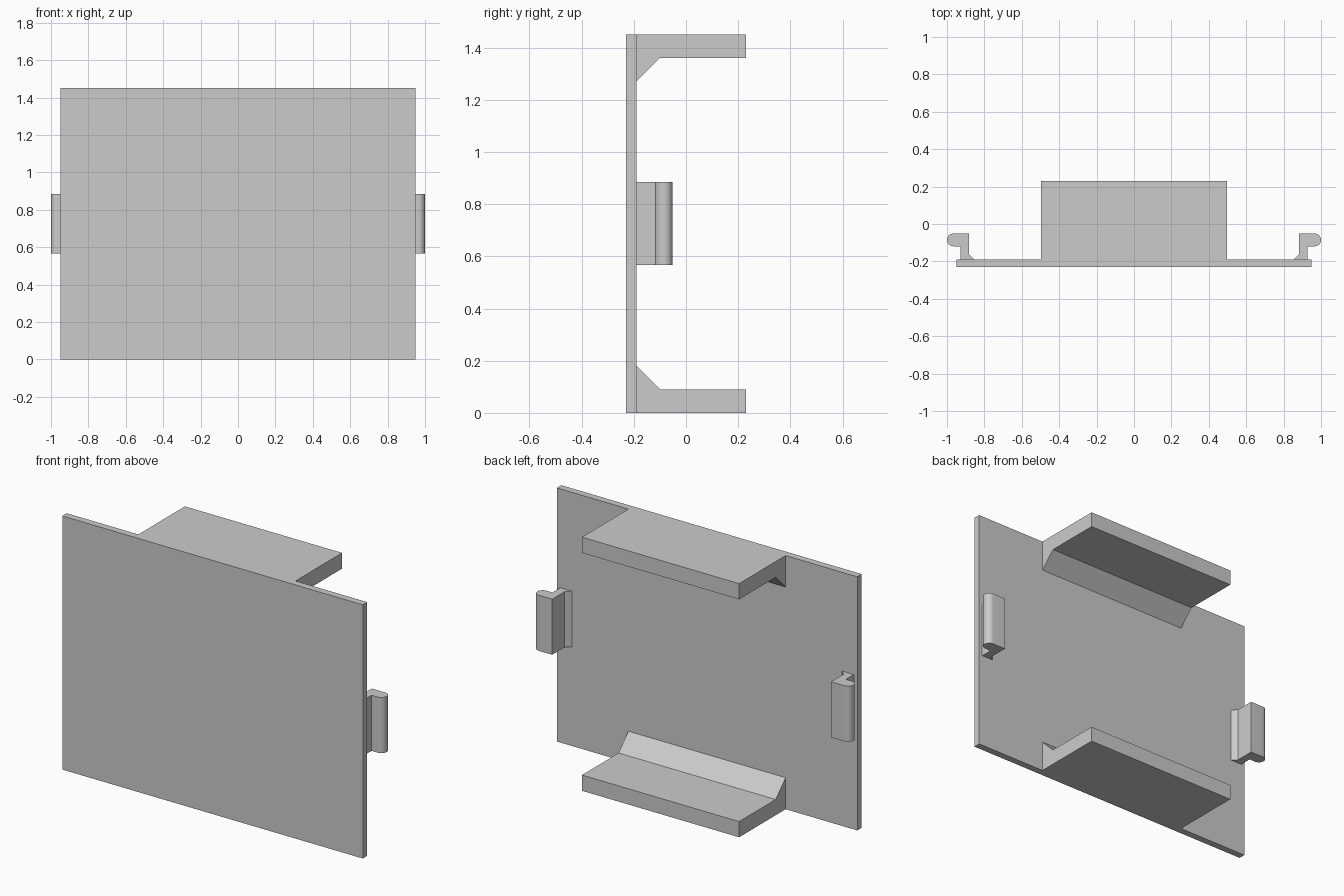
import bpy, bmesh, math

if "Cube" in bpy.data.objects:
    bpy.data.objects.remove(bpy.data.objects["Cube"])

grey = bpy.data.materials.new("plain_grey")
grey.diffuse_color = (0.6, 0.6, 0.6, 1)
grey.use_nodes = True
grey.node_tree.nodes["Principled BSDF"].inputs["Base Color"].default_value = grey.diffuse_color

HEIGHT = 1.45
BACK = -0.19      # inner face of the panel


def extrude(name, points, to_3d, start, end):
    """Extrude a closed 2D profile between two positions along its normal."""
    bm = bmesh.new()
    a = [bm.verts.new(to_3d(u, v, start)) for u, v in points]
    b = [bm.verts.new(to_3d(u, v, end)) for u, v in points]
    bm.faces.new(a)
    bm.faces.new(b[::-1])
    for i in range(len(a)):
        j = (i + 1) % len(a)
        bm.faces.new((a[j], a[i], b[i], b[j]))
    bmesh.ops.recalc_face_normals(bm, faces=bm.faces)
    mesh = bpy.data.meshes.new(name)
    bm.to_mesh(mesh)
    bm.free()
    mesh.materials.append(grey)
    obj = bpy.data.objects.new(name, mesh)
    bpy.context.collection.objects.link(obj)
    return obj


def along_x(u, v, w):
    return (w, u, v)


def along_z(u, v, w):
    return (u, v, w)


# Flat front panel
extrude("front_panel", [(-0.23, 0), (BACK, 0), (BACK, HEIGHT), (-0.23, HEIGHT)],
        along_x, -0.95, 0.95)

# Bottom and top shelves with a sloped brace against the panel
shelf = [(BACK, 0), (0.23, 0), (0.23, 0.09), (-0.10, 0.09), (BACK, 0.18)]
extrude("bottom_shelf", shelf, along_x, -0.497, 0.497)
extrude("top_shelf", [(y, HEIGHT - z) for y, z in shelf], along_x, -0.497, 0.497)

# Side clips: post with chamfered foot and a round-nosed hook pointing outward
R = 0.034
cx, cy = 1.0 - R, -0.051 - R
nose = [(cx + R * math.cos(t), cy + R * math.sin(t))
        for t in (math.radians(-90 + 180 * i / 16) for i in range(17))]
clip = [(0.855, BACK), (0.928, BACK), (0.928, cy - R)] + nose + [
    (0.882, cy + R), (0.882, BACK + 0.027)]
for side, name in ((1, "right_clip"), (-1, "left_clip")):
    obj = extrude(name, [(side * x, y) for x, y in clip], along_z, 0.567, 0.885)
    bpy.ops.object.select_all(action='DESELECT')
    obj.select_set(True)
    bpy.context.view_layer.objects.active = obj
    bpy.ops.object.shade_smooth_by_angle(angle=math.radians(30))
